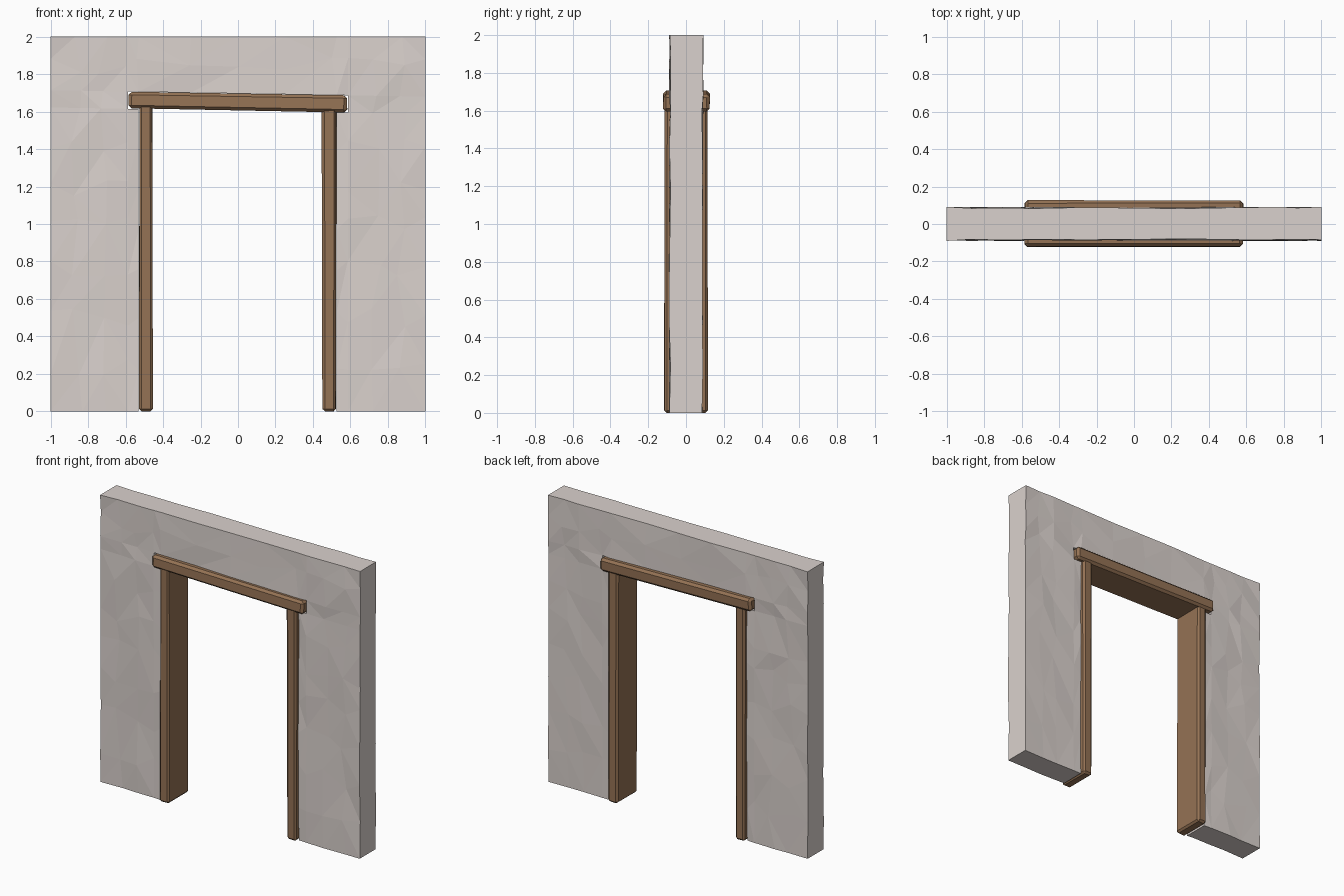
import bpy, bmesh, random

if "Cube" in bpy.data.objects:
    bpy.data.objects.remove(bpy.data.objects["Cube"])

random.seed(4)


def material(name, rgb):
    m = bpy.data.materials.new(name)
    m.diffuse_color = (*rgb, 1)
    m.use_nodes = True
    m.node_tree.nodes["Principled BSDF"].inputs["Base Color"].default_value = m.diffuse_color
    return m


plaster = material("plaster", (0.70, 0.64, 0.61))
wood = material("wood", (0.30, 0.17, 0.09))


def finish(bm, name, mat):
    bmesh.ops.recalc_face_normals(bm, faces=bm.faces)
    me = bpy.data.meshes.new(name)
    bm.to_mesh(me)
    bm.free()
    me.materials.append(mat)
    ob = bpy.data.objects.new(name, me)
    bpy.context.collection.objects.link(ob)
    return ob


def beam(name, outline, y_front, y_back, chamfer):
    """Rough-hewn timber: front outline pulled through the wall, edges chamfered."""
    bm = bmesh.new()
    front = [bm.verts.new((x, y_front, z)) for x, z in outline]
    back = [bm.verts.new((x, y_back, z)) for x, z in outline]
    bm.faces.new(front)
    bm.faces.new(back[::-1])
    for i in range(4):
        j = (i + 1) % 4
        bm.faces.new((front[j], front[i], back[i], back[j]))
    bmesh.ops.recalc_face_normals(bm, faces=bm.faces)
    bmesh.ops.bevel(bm, geom=bm.edges[:], offset=chamfer, segments=1,
                    affect='EDGES', profile=0.5)
    for v in bm.verts:  # uneven carving
        v.co.x += random.uniform(-0.002, 0.002)
        v.co.y += random.uniform(-0.002, 0.002)
    return finish(bm, name, wood)


# Door frame: two posts and a slightly sagging lintel
beam("left_post", [(-0.527, 0), (-0.455, 0), (-0.457, 1.64), (-0.527, 1.64)],
     -0.115, 0.113, 0.013)
beam("right_post", [(0.452, 0), (0.522, 0), (0.525, 1.62), (0.448, 1.62)],
     -0.113, 0.115, 0.013)
beam("lintel", [(-0.584, 1.618), (0.582, 1.595), (0.582, 1.687), (-0.584, 1.706)],
     -0.121, 0.126, 0.016)

# Wall: grid of facets with a T-shaped opening for the frame
xs = [-1, -0.86, -0.72, -0.588, -0.53, -0.25, 0, 0.25, 0.527, 0.586, 0.74, 0.87, 1]
zs = [0, 0.24, 0.5, 0.76, 1.0, 1.2, 1.4, 1.605, 1.697, 1.84, 2]


def in_hole(i, k):
    return (4 <= i <= 7 and k <= 6) or (3 <= i <= 8 and k == 7)


bm = bmesh.new()
grid = {}
for side, y in ((0, -0.086), (1, 0.087)):
    for i, x in enumerate(xs):
        for k, z in enumerate(zs):
            px, py, pz = x, y, z
            if k in (7, 8):  # opening follows the lintel's tilt
                pz -= 0.017 * x
            free_x = i in (1, 2, 10, 11) or (k == 9 and 0 < i < 12)
            free_z = 0 < k < 10 and k not in (7, 8)
            if free_x:
                px += random.uniform(-0.03, 0.03)
            if free_z:
                pz += random.uniform(-0.05, 0.05)
            py += random.uniform(-0.005, 0.005)
            grid[side, i, k] = bm.verts.new((px, py, pz))

for i in range(len(xs) - 1):
    for k in range(len(zs) - 1):
        if in_hole(i, k):
            continue
        for s in (0, 1):
            bm.faces.new([grid[s, a, b] for a, b in
                          ((i, k), (i + 1, k), (i + 1, k + 1), (i, k + 1))])

# Close the rim between front and back faces
rim = {v: key for key, v in grid.items()}
for e in [e for e in bm.edges if e.is_boundary]:
    (s, i, k), (_, i2, k2) = rim[e.verts[0]], rim[e.verts[1]]
    if s == 0:
        bm.faces.new((grid[0, i, k], grid[0, i2, k2], grid[1, i2, k2], grid[1, i, k]))
bmesh.ops.delete(bm, geom=[v for v in bm.verts if not v.link_faces], context='VERTS')
bmesh.ops.triangulate(bm, faces=bm.faces)
finish(bm, "wall", plaster)
